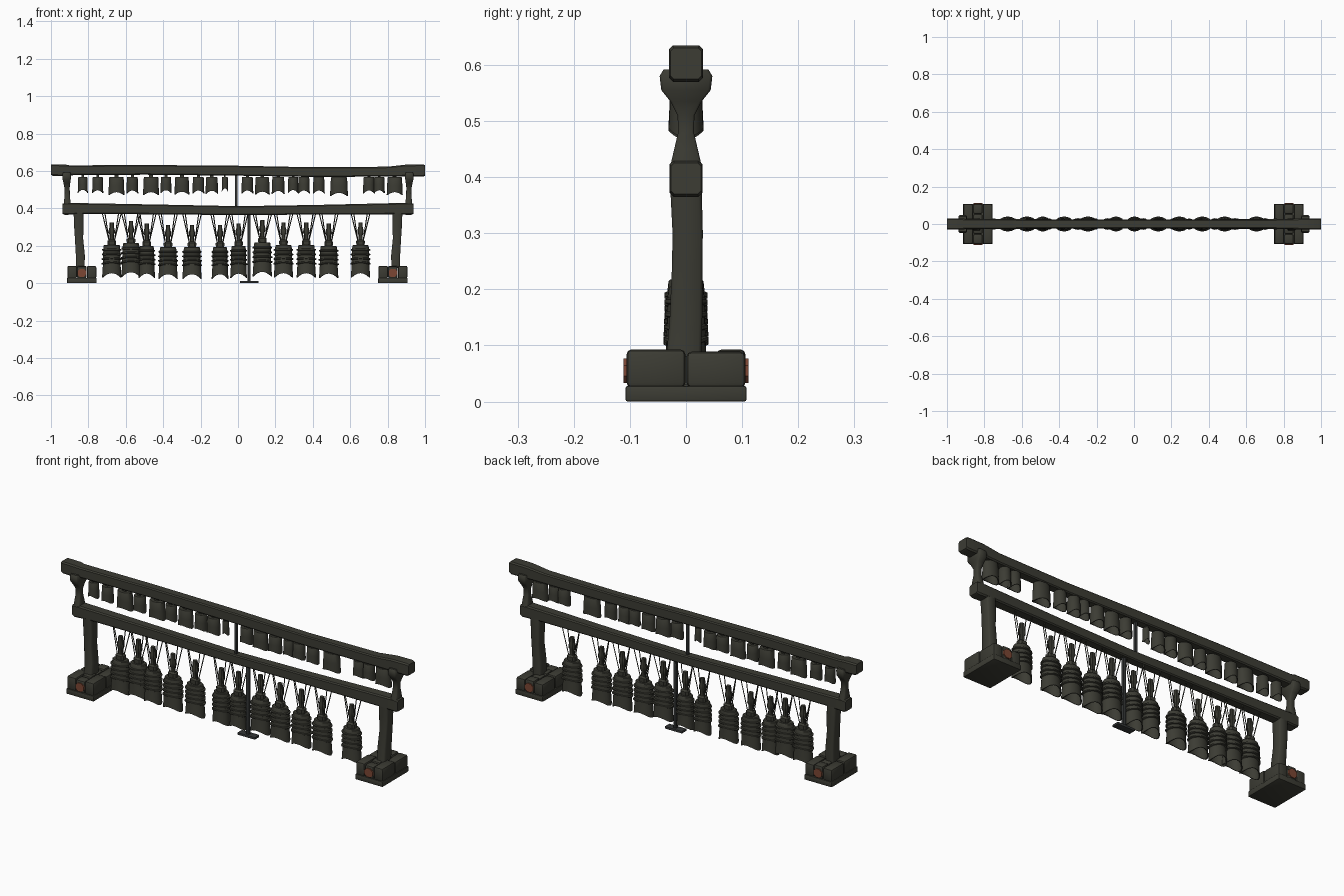
import bpy
import bmesh
import math
from mathutils import Vector

cube = bpy.data.objects.get("Cube")
if cube:
    bpy.data.objects.remove(cube, do_unlink=True)


def material(name, color):
    mat = bpy.data.materials.new(name)
    mat.use_nodes = True
    mat.diffuse_color = (*color, 1)
    mat.node_tree.nodes["Principled BSDF"].inputs["Base Color"].default_value = (*color, 1)
    return mat


BRONZE = material("dark olive bronze", (0.045, 0.045, 0.034))
IRON = material("dark iron", (0.034, 0.037, 0.037))
CLAY = material("clay brown", (0.2, 0.062, 0.033))


def finish(name, bm, mat, angle=35):
    bmesh.ops.recalc_face_normals(bm, faces=bm.faces)
    mesh = bpy.data.meshes.new(name)
    bm.to_mesh(mesh)
    bm.free()
    mesh.materials.append(mat)
    obj = bpy.data.objects.new(name, mesh)
    bpy.context.collection.objects.link(obj)
    bpy.ops.object.select_all(action="DESELECT")
    obj.select_set(True)
    bpy.context.view_layer.objects.active = obj
    bpy.ops.object.shade_smooth_by_angle(angle=math.radians(angle))
    return obj


def skin(bm, rings):
    """Joins rings of equal point count and caps both ends."""
    loops = [[bm.verts.new(p) for p in ring] for ring in rings]
    for low, high in zip(loops, loops[1:]):
        for i in range(len(low)):
            j = (i + 1) % len(low)
            bm.faces.new((low[i], low[j], high[j], high[i]))
    bm.faces.new(loops[0][::-1])
    bm.faces.new(loops[-1])


def rounded_section(a, b, cut=0.22):
    c = min(a, b) * cut
    corner = [(a, b - c), (a - c, b)]
    pts = corner + [(-u, v) for u, v in corner[::-1]]
    return pts + [(-u, -v) for u, v in pts]


def add_box(bm, center, size, bevel):
    part = bmesh.ops.create_cube(bm, size=1)["verts"]
    for v in part:
        v.co = Vector(v.co) * Vector(size) + Vector(center)
    edges = list({e for v in part for e in v.link_edges})
    if bevel:
        bmesh.ops.bevel(bm, geom=edges, offset=bevel, segments=2, profile=0.5, affect="EDGES")


def beam(name, stations):
    """Stations: x, bottom, top, half depth."""
    bm = bmesh.new()
    skin(bm, [[(x, u, (lo + hi) / 2 + v) for u, v in rounded_section(d, (hi - lo) / 2)]
              for x, lo, hi, d in stations])
    finish(name, bm, BRONZE)


def post(name, stations):
    """Stations: z, centre x, centre y, half width, half depth."""
    bm = bmesh.new()
    skin(bm, [[(x + u, y + v, z) for u, v in rounded_section(w, d)]
              for z, x, y, w, d in stations])
    finish(name, bm, BRONZE, 50)


# Long beams, slightly worn thin towards the middle
beam("top_beam", [(-1, .58, .633, .028), (-.99, .574, .635, .03), (-.92, .572, .634, .03),
                  (-.9, .577, .63, .027), (-.5, .58, .632, .025), (0, .575, .628, .024),
                  (.4, .568, .62, .023), (.8, .57, .623, .026), (.9, .571, .634, .03),
                  (.99, .57, .635, .03), (1, .575, .63, .028)])
beam("lower_beam", [(-.937, .37, .425, .027), (-.925, .365, .43, .029), (-.83, .37, .428, .028),
                    (-.4, .368, .42, .025), (0, .364, .412, .024), (.4, .367, .418, .025),
                    (.83, .368, .428, .028), (.925, .365, .43, .029), (.937, .37, .425, .027)])

# Posts with forked brackets
for label, s in (("left", 1), ("right", -1)):
    post(label + "_post", [(.08, s * .843, -.004, .023, .031), (.15, s * .843, 0, .024, .029),
                           (.24, s * .85, .002, .022, .027), (.3, s * .851, .003, .025, .027),
                           (.38, s * .853, 0, .026, .028)])
    post(label + "_bracket", [(.42, s * .912, 0, .017, .028), (.45, s * .913, 0, .016, .021),
                              (.48, s * .913, 0, .014, .014), (.51, s * .914, 0, .014, .015),
                              (.535, s * .915, 0, .018, .028), (.555, s * .916, 0, .022, .044),
                              (.58, s * .916, 0, .022, .047), (.592, s * .916, 0, .02, .04)])

# Stone footings: slab, bricks and a clay inlay front and back
for label, cx in (("left", .828), ("right", -.835)):
    bm = bmesh.new()
    add_box(bm, (cx, 0, .014), (.158, .216, .028), .004)
    for col in range(3):
        rows = 4 if col == 1 else 2
        for row in range(rows):
            length = .214 / rows
            height = .068 - .004 * ((row + col) % 2)
            add_box(bm, (cx + (col - 1) * .052, -.107 + length * (row + .5), .025 + height / 2),
                    (.051, length - .002, height), .009)
    finish(label + "_footing", bm, BRONZE)
    bm = bmesh.new()
    for side in (-1, 1):
        skin(bm, [[(cx + .026 * math.cos(a), side * y, .055 + .024 * math.sin(a))
                   for a in (math.pi * (k + .5) / 4 for k in range(8))] for y in (.104, .111)])
    finish(label + "_clay_inlay", bm, CLAY)


def bell(bm, x, half, depth, top, bottom, profile, arch, segments=24):
    """Hollow oval bell with an arched mouth; profile holds drop and radius."""
    rings = []
    for t, r in profile:
        ring = []
        for k in range(segments):
            a = 2 * math.pi * k / segments
            z = top + (bottom - top) * t + arch * t * t * math.sin(a) ** 2
            ring.append((x + half * r * math.cos(a), depth * r * math.sin(a), z))
        rings.append(ring)
    skin(bm, rings)


# Upper row of small plain bells: centre and half width
small_profile = [(0, .84), (.03, .9), (.5, .95), (1, 1), (1, .88), (.1, .78)]
small_x = [-.83, -.75, -.65, -.565, -.465, -.385, -.3, -.212, -.14, -.07,
           .05, .13, .215, .295, .352, .432, .54, .7, .755, .838]
small_w = [27, 30, 43, 32, 43, 30, 40, 32, 34, 17, 32, 40, 35, 29, 32, 32, 48, 32, 30, 43]
for n, (x, w) in enumerate(zip(small_x, small_w)):
    bm = bmesh.new()
    half = w / 1000
    bell(bm, x, half, min(.031, half), .567, .505 - half * .8, small_profile, .016)
    add_box(bm, (x, 0, .57), (half * .5, .02, .02), 0)
    finish(f"small_bell_{n + 1}", bm, BRONZE)

# Lower row of large banded bells with handles and cords
bands = []
for t in (.12, .26, .4, .54):
    r = .86 + .1 * t
    bands += [(t, r), (t + .015, r + .13), (t + .05, r + .13), (t + .065, r)]
large_profile = [(0, .74), (.02, .82)] + bands + [(.75, .94), (1, 1), (1, .9), (.1, .72)]
handle = [(0, .021), (.1, .023), (.2, .023), (.26, .012), (.45, .011),
          (.55, .017), (.68, .016), (.8, .012), (1, .011)]
large_x = [-.675, -.572, -.488, -.374, -.246, -.096, .003, .13, .243, .365, .485, .655]
large_top = [.205, .214, .2, .193, .193, .193, .2, .218, .205, .205, .2, .205]
for n, (x, top) in enumerate(zip(large_x, large_top)):
    half = .045 if n in (2, 5, 6) else .052
    bm = bmesh.new()
    bell(bm, x, half, .038, top, .022 + (top - .19) * .5, large_profile, .024)
    skin(bm, [[(x + u, v, top - .003 + .122 * t) for u, v in rounded_section(r, r * .8, .5)]
              for t, r in handle])
    finish(f"large_bell_{n + 1}", bm, BRONZE)
    bm = bmesh.new()
    for side in (-1, 1):
        for spread, y in ((.036, -.012), (.05, .012)):
            ends = [(x + side * .014, y * .6, top + .02), (x + side * spread, y, .372)]
            skin(bm, [[(px + .0028 * i, py + .0028 * j, pz)
                       for i, j in ((1, 0), (0, 1), (-1, 0), (0, -1))] for px, py, pz in ends])
    finish(f"cords_{n + 1}", bm, BRONZE)

# Slim iron props in the middle
bm = bmesh.new()
add_box(bm, (-.01, 0, .495), (.014, .014, .17), .002)
finish("upper_prop", bm, IRON)
bm = bmesh.new()
add_box(bm, (.06, 0, .19), (.016, .016, .37), .002)
add_box(bm, (.06, 0, .006), (.1, .038, .012), .002)
finish("lower_prop", bm, IRON)
